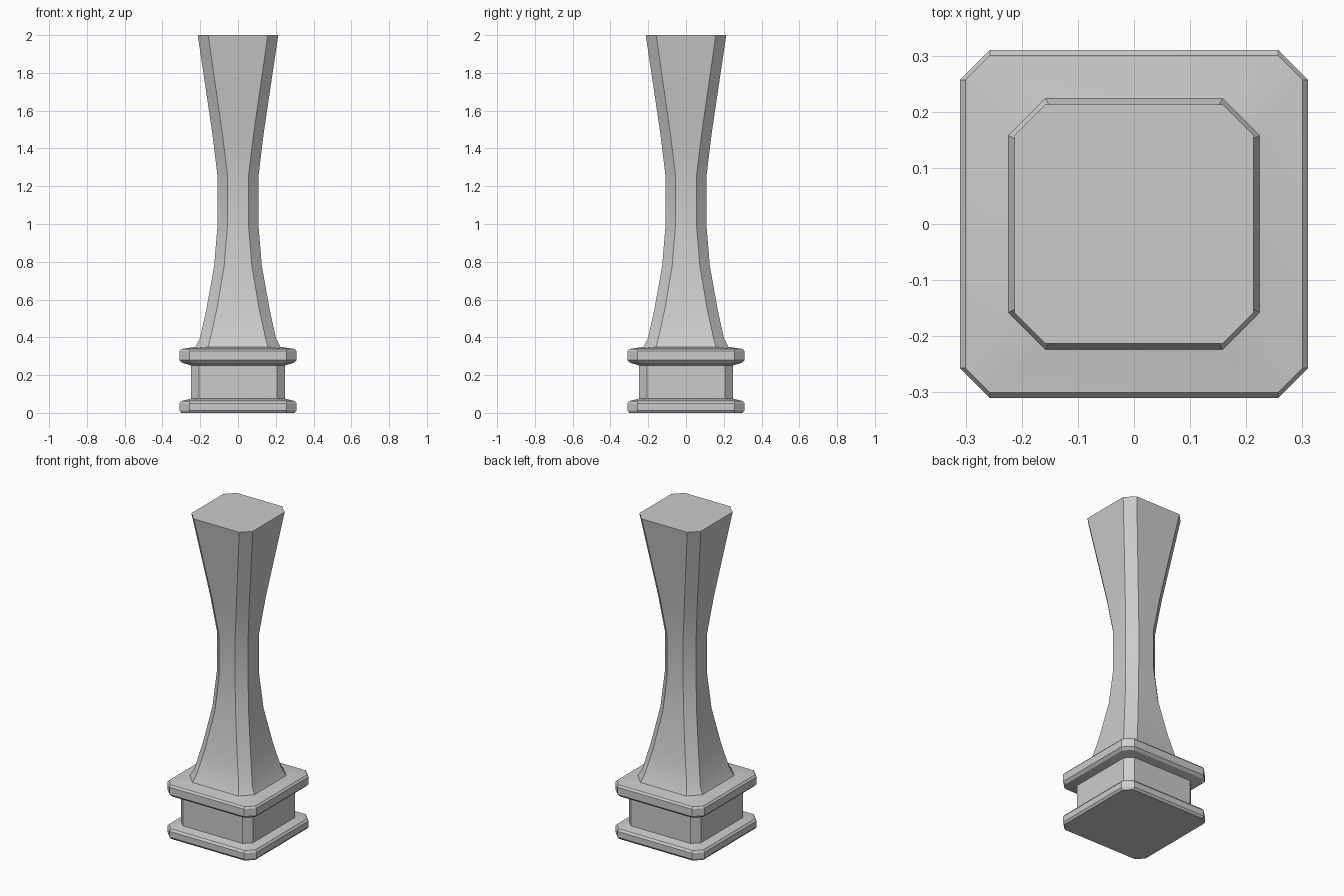
import bpy, bmesh

if "Cube" in bpy.data.objects:
    bpy.data.objects.remove(bpy.data.objects["Cube"])


def loft(name, profile):
    """Stack chamfered-square rings (z, half width, half flat length) into a closed solid."""
    bm = bmesh.new()
    rings = []
    for z, h, f in profile:
        pts = [(h, -f), (h, f), (f, h), (-f, h), (-h, f), (-h, -f), (-f, -h), (f, -h)]
        rings.append([bm.verts.new((x, y, z)) for x, y in pts])
    for a, b in zip(rings, rings[1:]):
        for i in range(8):
            j = (i + 1) % 8
            bm.faces.new((a[i], a[j], b[j], b[i]))
    bm.faces.new(rings[0][::-1])
    bm.faces.new(rings[-1])
    mesh = bpy.data.meshes.new(name)
    bm.to_mesh(mesh)
    bm.free()
    obj = bpy.data.objects.new(name, mesh)
    bpy.context.collection.objects.link(obj)
    bpy.context.view_layer.objects.active = obj
    bpy.ops.object.select_all(action='DESELECT')
    obj.select_set(True)
    bpy.ops.object.shade_smooth_by_angle(angle=0.45)
    return obj


# One continuous moulded column: plinth, die block, cap moulding, waisted shaft
loft("pedestal_column", [
    # bottom plinth
    (0.0, 0.30, 0.257), (0.013, 0.31, 0.257), (0.05, 0.31, 0.257), (0.063, 0.30, 0.257),
    # die block
    (0.075, 0.25, 0.207), (0.252, 0.25, 0.207),
    # cap moulding
    (0.265, 0.295, 0.25), (0.28, 0.31, 0.257), (0.327, 0.31, 0.257), (0.338, 0.30, 0.257),
    # waisted shaft
    (0.35, 0.224, 0.158), (0.40, 0.20, 0.145), (0.55, 0.167, 0.112),
    (0.78, 0.126, 0.073), (1.0, 0.108, 0.055), (1.25, 0.108, 0.055),
    (1.48, 0.136, 0.083), (2.0, 0.213, 0.158),
])
